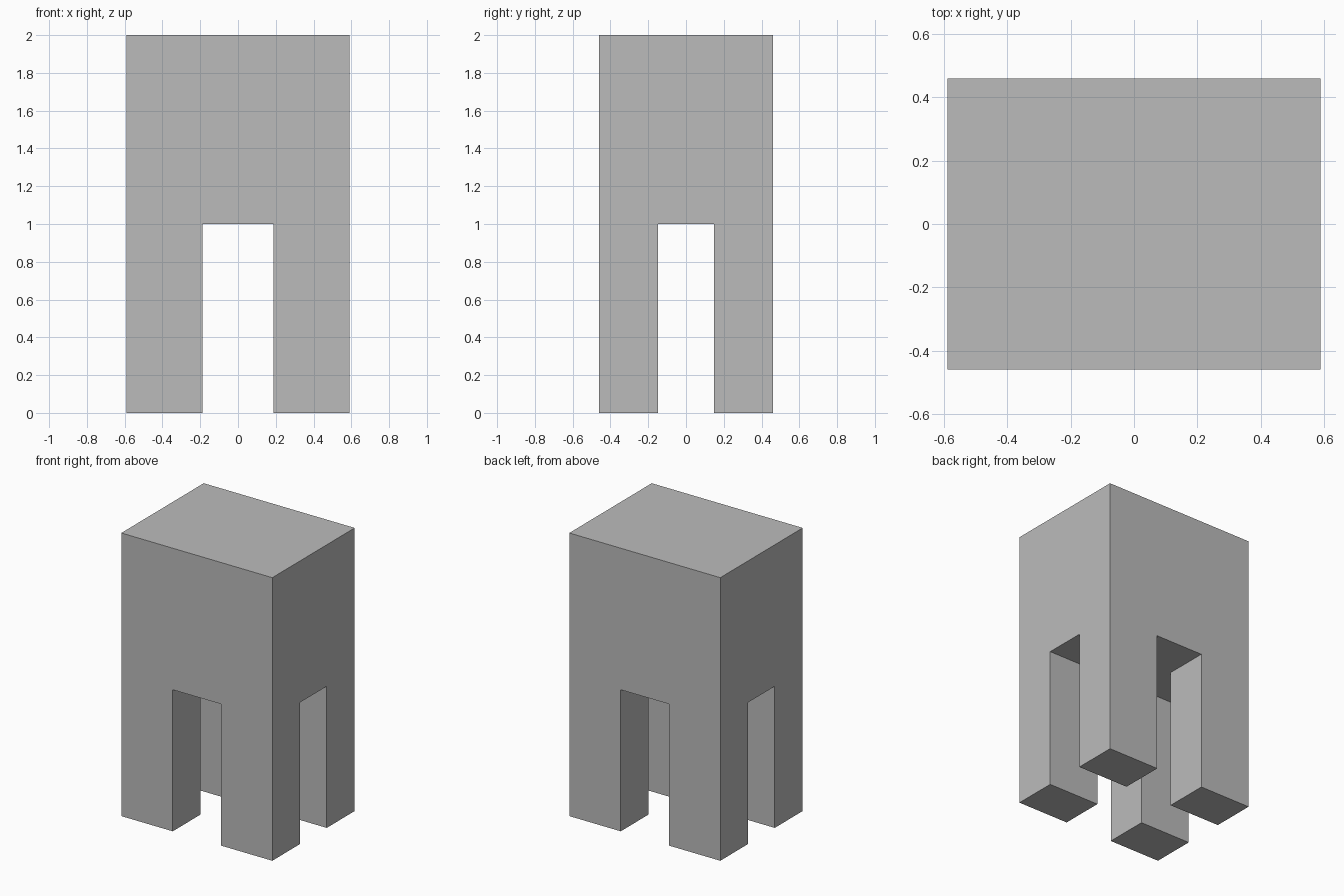
import bpy
import bmesh

# Remove the default cube
if "Cube" in bpy.data.objects:
    bpy.data.objects.remove(bpy.data.objects["Cube"], do_unlink=True)

HALF_X, INNER_X = 0.59, 0.188
HALF_Y, INNER_Y = 0.46, 0.148
LEG_TOP, TOP = 1.0, 2.0

# Plain grey material
grey = bpy.data.materials.new("plain_grey")
colour = (0.5, 0.5, 0.5, 1.0)
grey.use_nodes = True
grey.diffuse_color = colour
grey.node_tree.nodes["Principled BSDF"].inputs["Base Color"].default_value = colour

bm = bmesh.new()


def extrude(faces, height):
    """Extrude faces vertically by height, removing the faces left behind."""
    result = bmesh.ops.extrude_face_region(bm, geom=faces)["geom"]
    verts = [g for g in result if isinstance(g, bmesh.types.BMVert)]
    bmesh.ops.translate(bm, verts=verts, vec=(0, 0, height))


# Underside of the body: a three by three sheet of panels
xs = (-HALF_X, -INNER_X, INNER_X, HALF_X)
ys = (-HALF_Y, -INNER_Y, INNER_Y, HALF_Y)
grid = [[bm.verts.new((x, y, LEG_TOP)) for y in ys] for x in xs]
panels = {}
for i in range(3):
    for j in range(3):
        panels[i, j] = bm.faces.new((grid[i][j], grid[i][j + 1],
                                     grid[i + 1][j + 1], grid[i + 1][j]))

# Body: raise a copy of the sheet, keeping the underside
copy = bmesh.ops.duplicate(bm, geom=list(panels.values()))["geom"]
extrude([g for g in copy if isinstance(g, bmesh.types.BMFace)], TOP - LEG_TOP)

# Legs: pull the four corner panels down to the ground
for i in (0, 2):
    for j in (0, 2):
        extrude([panels[i, j]], -LEG_TOP)
        if panels[i, j].is_valid:
            bm.faces.remove(panels[i, j])

# Weld, drop inner faces left by the copy, and merge coplanar panels
bmesh.ops.remove_doubles(bm, verts=bm.verts[:], dist=0.0001)
bmesh.ops.dissolve_limit(bm, angle_limit=0.01, verts=bm.verts[:], edges=bm.edges[:])
bmesh.ops.recalc_face_normals(bm, faces=bm.faces[:])

mesh = bpy.data.meshes.new("four_legged_block")
bm.to_mesh(mesh)
bm.free()
mesh.materials.append(grey)
block = bpy.data.objects.new("four_legged_block", mesh)
bpy.context.collection.objects.link(block)
